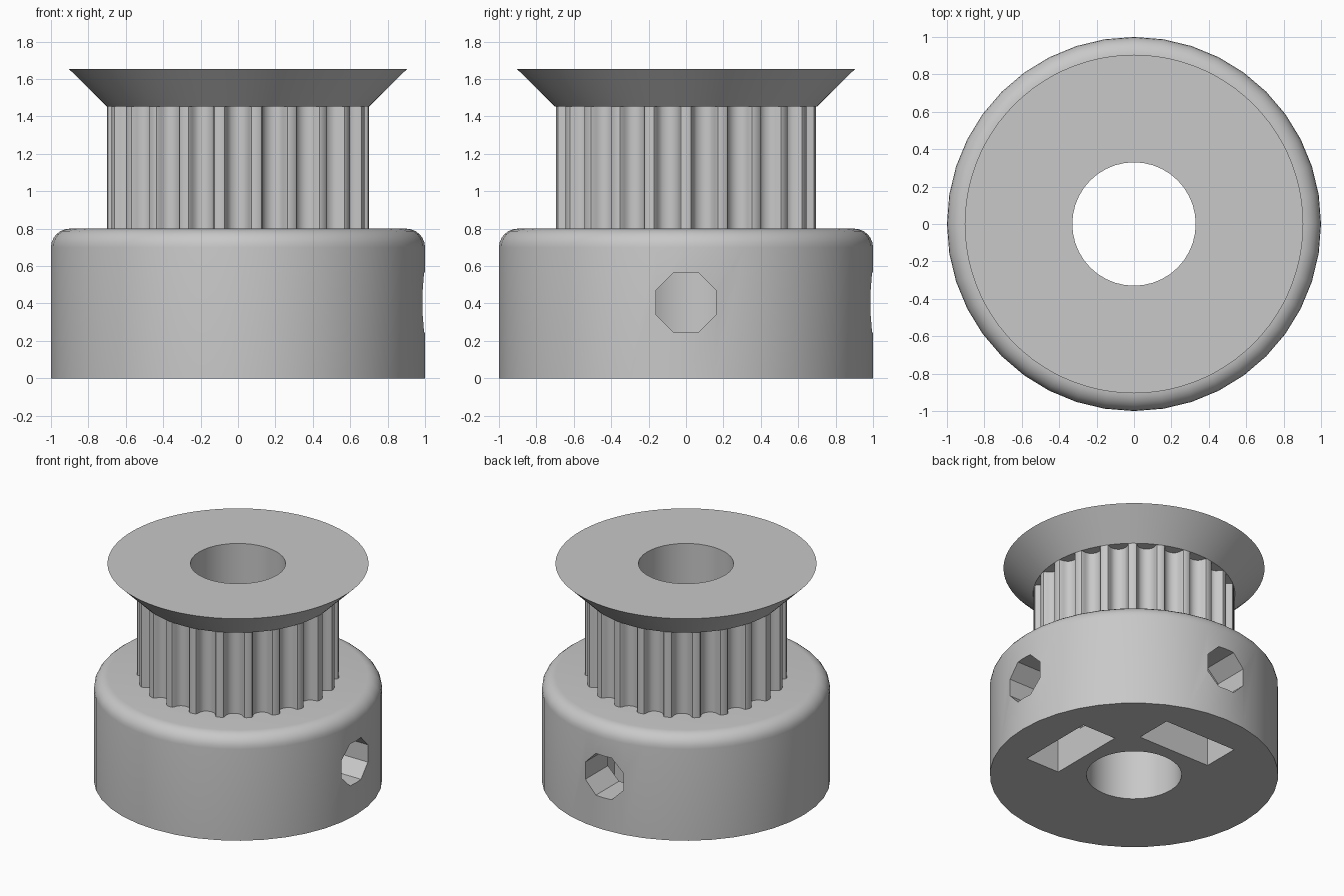
import bpy, bmesh
from math import sin, cos, pi, radians
from mathutils import Matrix, Vector

cube = bpy.data.objects.get("Cube")
if cube:
    bpy.data.objects.remove(cube, do_unlink=True)

metal = bpy.data.materials.new("plain_grey")
metal.use_nodes = True
GREY = (0.58, 0.58, 0.58, 1)
metal.diffuse_color = GREY
metal.node_tree.nodes["Principled BSDF"].inputs["Base Color"].default_value = GREY

SIDES = 40
TEETH = 22
BORE_R = 0.33
SCREW_Z = 0.405


def add_object(name, bm):
    bmesh.ops.recalc_face_normals(bm, faces=bm.faces)
    mesh = bpy.data.meshes.new(name)
    bm.to_mesh(mesh)
    bm.free()
    mesh.materials.append(metal)
    obj = bpy.data.objects.new(name, mesh)
    bpy.context.collection.objects.link(obj)
    return obj


def loft(name, rings, matrix=Matrix()):
    """Closed solid through a stack of rings with equal point counts."""
    bm = bmesh.new()
    loops = [[bm.verts.new(matrix @ Vector(p)) for p in ring] for ring in rings]
    n = len(loops[0])
    for a, b in zip(loops, loops[1:]):
        for i in range(n):
            j = (i + 1) % n
            bm.faces.new((a[i], a[j], b[j], b[i]))
    bm.faces.new(loops[0][::-1])
    bm.faces.new(loops[-1])
    return add_object(name, bm)


def lathe(name, profile, sides):
    return loft(name, [[(r * cos(2 * pi * i / sides), r * sin(2 * pi * i / sides), z)
                        for i in range(sides)] for r, z in profile])


def cut(obj, cutters):
    for cutter in cutters:
        mod = obj.modifiers.new("cut", "BOOLEAN")
        mod.operation = "DIFFERENCE"
        mod.solver = "EXACT"
        mod.object = cutter
    deps = bpy.context.evaluated_depsgraph_get()
    mesh = bpy.data.meshes.new_from_object(obj.evaluated_get(deps))
    obj.modifiers.clear()
    obj.data = mesh


# Hub with a rounded upper rim
fillet = [(0.9 + 0.1 * cos(radians(a)), 0.7 + 0.1 * sin(radians(a)))
          for a in range(0, 91, 15)]
hub = lathe("hub", [(1, 0)] + fillet, SIDES)

# Toothed drum: round-bottomed grooves as (half width, depth) from the rim
half_groove = [(0.084, 0), (0.073, 0.004), (0.067, 0.013), (0.062, 0.034),
               (0.051, 0.054), (0.04, 0.064), (0.02, 0.073)]
groove = ([(-w, d) for w, d in half_groove] + [(0, 0.076)]
          + [(w, d) for w, d in reversed(half_groove)])
drum_ring = []
for t in range(TEETH):
    turn = -pi / 2 + 2 * pi * t / TEETH
    for w, d in groove:
        a = turn + w / 0.7
        drum_ring.append(((0.7 - d) * cos(a), (0.7 - d) * sin(a)))
drum = loft("toothed_drum", [[(x, y, z) for x, y in drum_ring] for z in (0.8, 1.452)])

# Flared belt flange
flange = lathe("belt_flange", [(0.7, 1.452), (0.905, 1.655)], TEETH * 4)

# Cutters: shaft bore, two set-screw holes and two nut traps
bore = lathe("bore_cutter", [(BORE_R, -0.5), (BORE_R, 2)], SIDES)
screw_r = 0.16 / cos(pi / 8)
octagon = [(screw_r * cos(pi / 8 + k * pi / 4),
            SCREW_Z + screw_r * sin(pi / 8 + k * pi / 4)) for k in range(8)]
nut = 0.305
slope = nut / 3 ** 0.5
trap = [(-nut, -0.1), (nut, -0.1), (nut, SCREW_Z + slope),
        (0, SCREW_Z + 2 * slope), (-nut, SCREW_Z + slope)]
side_cutters = []
for angle in (0, pi / 2):
    spin = Matrix.Rotation(angle, 4, "Z")
    for name, shape, x0, x1 in (("screw_cutter", octagon, 0.02, 1.2),
                                ("nut_cutter", trap, 0.43, 0.715)):
        rings = [[(x, y, z) for y, z in shape] for x in (x0, x1)]
        side_cutters.append(loft(name, rings, spin))

cut(hub, [bore] + side_cutters)
cut(drum, [bore])
cut(flange, [bore])
for cutter in [bore] + side_cutters:
    bpy.data.objects.remove(cutter, do_unlink=True)

# Smooth round walls, crisp edges
bpy.ops.object.select_all(action="DESELECT")
for obj in (hub, drum, flange):
    obj.select_set(True)
bpy.context.view_layer.objects.active = hub
bpy.ops.object.shade_smooth_by_angle(angle=radians(30))
